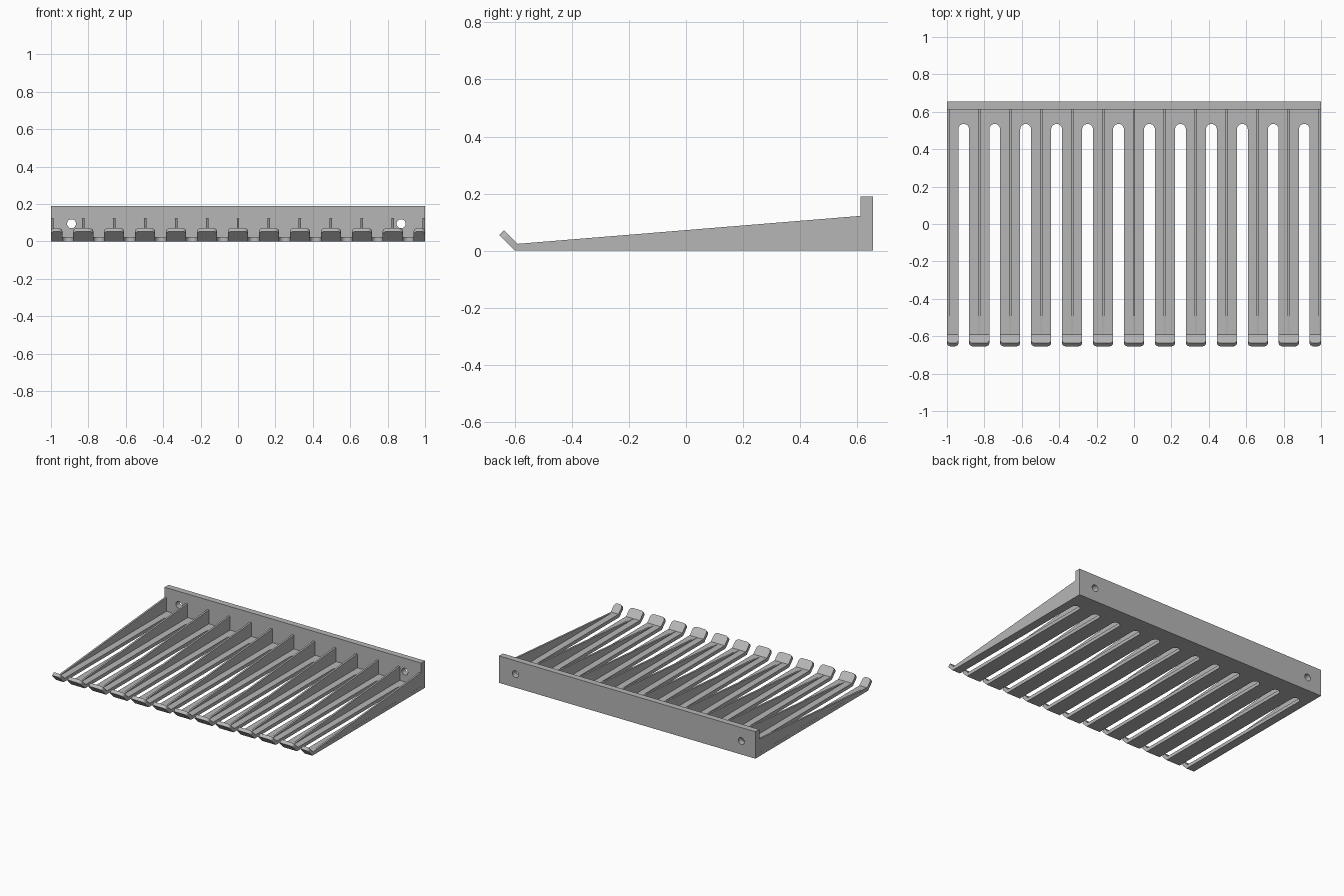
import bpy, bmesh, math
from mathutils import Vector, Matrix

old = bpy.data.objects.get("Cube")
if old:
    bpy.data.objects.remove(old, do_unlink=True)

PITCH, SLOT_R = 0.1655, 0.029
FRONT, STEP, BACK = -0.60, 0.612, 0.655
THICK, RIB_W = 0.024, 0.013
LIP_LEN = 0.077

grey = bpy.data.materials.new("plain grey")
grey.use_nodes = True
colour = (0.47, 0.47, 0.47, 1)
grey.diffuse_color = colour
grey.node_tree.nodes["Principled BSDF"].inputs["Base Color"].default_value = colour


def prism(name, outline, depth, matrix=Matrix()):
    """Extrude a flat outline along local z, then place it with a matrix."""
    bm = bmesh.new()
    face = bm.faces.new([bm.verts.new((x, y, 0)) for x, y in outline])
    out = bmesh.ops.extrude_face_region(bm, geom=[face])
    verts = [v for v in out["geom"] if isinstance(v, bmesh.types.BMVert)]
    bmesh.ops.translate(bm, verts=verts, vec=(0, 0, depth))
    bmesh.ops.recalc_face_normals(bm, faces=bm.faces)
    bm.transform(matrix)
    mesh = bpy.data.meshes.new(name)
    bm.to_mesh(mesh)
    bm.free()
    mesh.materials.append(grey)
    obj = bpy.data.objects.new(name, mesh)
    bpy.context.collection.objects.link(obj)
    return obj


def arc(cx, cy, r, start, end, steps):
    angles = [math.radians(start + (end - start) * i / steps) for i in range(steps + 1)]
    return [(cx + r * math.cos(a), cy + r * math.sin(a)) for a in angles]


def axes(u, v, w, origin):
    """Matrix whose local x, y, z run along u, v, w."""
    return Matrix.Translation(origin) @ Matrix((u, v, w)).transposed().to_4x4()


def smooth(obj):
    bpy.ops.object.select_all(action="DESELECT")
    obj.select_set(True)
    bpy.context.view_layer.objects.active = obj
    bpy.ops.object.shade_smooth_by_angle(angle=math.radians(30))


# Slotted base plate: comb outline with round slot ends
slots = [(i - 5.5) * PITCH for i in range(12)]
outline = [(1, FRONT), (1, STEP), (-1, STEP), (-1, FRONT)]
for x in slots:
    outline.append((x - SLOT_R, FRONT))
    outline += arc(x, 0.506, SLOT_R, 180, 0, 16)
    outline.append((x + SLOT_R, FRONT))
base = prism("slotted_base", outline, THICK)
smooth(base)

# Back plate with two screw holes
plate = prism("back_plate", [(-1, 0), (1, 0), (1, 0.19), (-1, 0.19)], BACK - STEP,
              axes((1, 0, 0), (0, 0, 1), (0, -1, 0), (0, BACK, 0)))
for side, x in (("right", -0.89), ("left", 0.872)):
    cutter = prism(side + "_hole_cutter", arc(x, 0.095, 0.024, 0, 345, 23), 0.2,
                   axes((1, 0, 0), (0, 0, 1), (0, -1, 0), (0, BACK + 0.05, 0)))
    cutter.hide_render = True
    cutter.hide_viewport = True
    cut = plate.modifiers.new(side + "_hole", "BOOLEAN")
    cut.object = cutter
    cut.operation = "DIFFERENCE"
    cut.solver = "EXACT"
smooth(plate)

# Tapered ribs and rounded upturned lips, one per finger
s = math.sqrt(0.5)
for i in range(13):
    centre = (i - 6) * PITCH
    left = max(-1, centre - PITCH / 2 + SLOT_R)
    right = min(1, centre + PITCH / 2 - SLOT_R)
    rib_x = min(max(centre - RIB_W / 2, -1), 1 - RIB_W)
    prism(f"rib_{i + 1}", [(-0.59, THICK), (STEP, THICK), (STEP, 0.122)], RIB_W,
          axes((0, 1, 0), (0, 0, 1), (1, 0, 0), (rib_x, 0, 0)))

    r = 0.023
    lip = [(left, 0), (right, 0)]
    lip += arc(right - r, LIP_LEN - r, r, 0, 90, 6)
    lip += arc(left + r, LIP_LEN - r, r, 90, 180, 6)
    smooth(prism(f"lip_{i + 1}", lip, THICK,
                 axes((1, 0, 0), (0, -s, s), (0, s, s), (0, FRONT, 0))))
